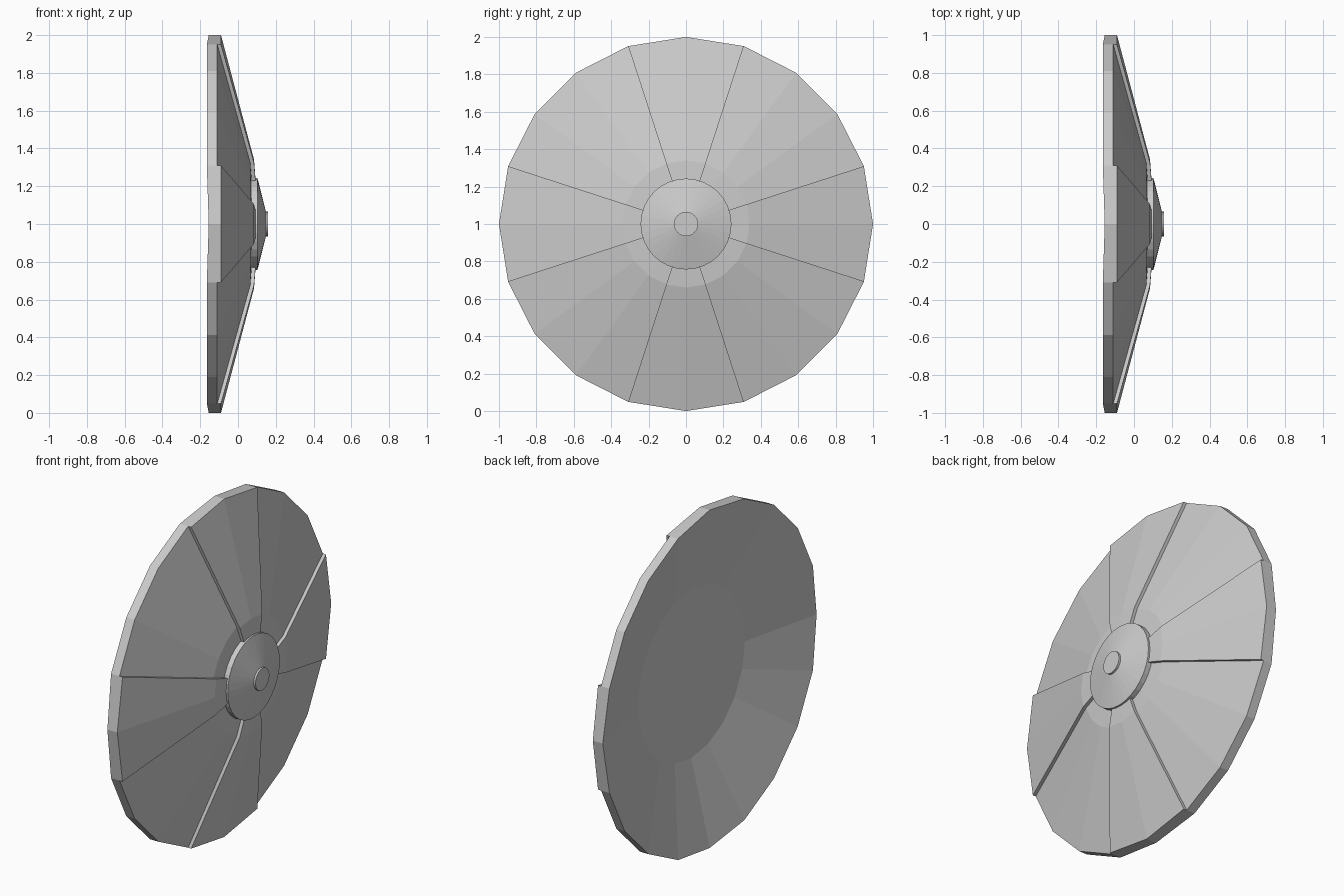
import bpy, bmesh, math

if "Cube" in bpy.data.objects:
    bpy.data.objects.remove(bpy.data.objects["Cube"])

SIDES = 20
FRONT = [(1.0, -0.11), (0.34, 0.065), (0.235, 0.073)]   # radius, x
RAISE = 0.02


def point(r, x, i, n=SIDES):
    a = 2 * math.pi * i / n
    return (x, r * math.cos(a), 1 + r * math.sin(a))


def finish(name, bm):
    bmesh.ops.remove_doubles(bm, verts=bm.verts, dist=0.0005)
    bmesh.ops.recalc_face_normals(bm, faces=bm.faces)
    me = bpy.data.meshes.new(name)
    bm.to_mesh(me)
    bm.free()
    ob = bpy.data.objects.new(name, me)
    bpy.context.collection.objects.link(ob)
    return ob


def lathe(name, profile, n):
    # closed solid turned about the x axis
    bm = bmesh.new()
    rings = [[bm.verts.new(point(r, x, i, n)) for i in range(n)] for r, x in profile]
    for a, b in zip(rings, rings[1:]):
        for i in range(n):
            j = (i + 1) % n
            bm.faces.new((a[i], a[j], b[j], b[i]))
    bm.faces.new(rings[0])
    bm.faces.new(rings[-1])
    return finish(name, bm)


# Dish with four raised two-facet panels
bm = bmesh.new()


def face(*pts):
    bm.faces.new([bm.verts.new(p) for p in pts])


def back_x(i):
    return -0.155 if i % 5 == 0 else -0.165


def strip(i, p, q):
    face(point(*p, i), point(*p, i + 1), point(*q, i + 1), point(*q, i))


for i in range(SIDES):
    up = RAISE if i % 5 in (0, 4) else 0
    # front panel
    for (r0, x0), (r1, x1) in zip(FRONT, FRONT[1:]):
        strip(i, (r0, x0 + up), (r1, x1 + up))
        # step beside each raised panel
        if i % 5 in (0, 4):
            k = i + 1 if i % 5 == 0 else i
            face(point(r0, x0, k), point(r1, x1, k),
                 point(r1, x1 + up, k), point(r0, x0 + up, k))
    # rim and inner edge
    r, x = FRONT[0]
    j = i + 1
    face(point(r, back_x(i), i), point(r, back_x(j), j), point(r, x, j), point(r, x, i))
    if up:
        strip(i, (r, x), (r, x + up))
        r, x = FRONT[-1]
        strip(i, (r, x), (r, x + up))
    # hollow back
    face(point(1, back_x(i), i), point(1, back_x(j), j),
         point(0.5, -0.035, j), point(0.5, -0.035, i))
# flat back centre, and front floor under the hub
face(*[point(0.5, -0.035, i) for i in range(SIDES)])
face(*[point(*FRONT[-1], i) for i in range(SIDES)])
finish("dish", bm)

# Central boss and its cap
lathe("boss", [(0.243, 0.07), (0.243, 0.103), (0.065, 0.148)], 32)
lathe("boss_cap", [(0.065, 0.14), (0.065, 0.16)], 24)
